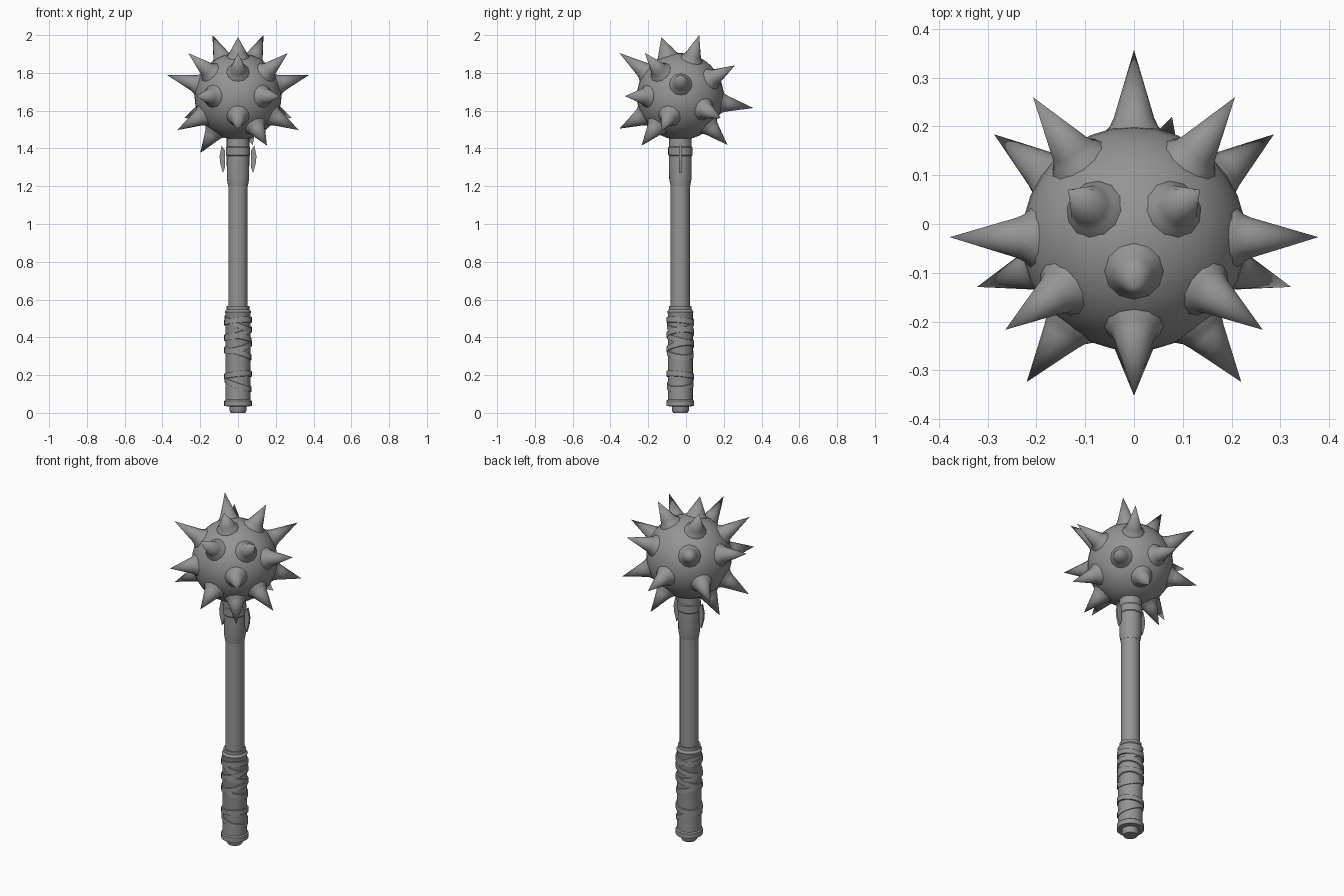
import bpy, bmesh, math
from mathutils import Vector, Matrix

cube = bpy.data.objects.get("Cube")
if cube:
    bpy.data.objects.remove(cube, do_unlink=True)

grey = bpy.data.materials.new("iron grey")
grey.use_nodes = True
COLOUR = (0.3, 0.3, 0.3, 1)
grey.diffuse_color = COLOUR
grey.node_tree.nodes["Principled BSDF"].inputs["Base Color"].default_value = COLOUR

AXIS_Y = -0.03                        # the shaft stands slightly forward
CENTRE = Vector((0, AXIS_Y, 1.675))   # middle of the spiked ball


def finish(bm, name, angle=35):
    """Turn a bmesh into a shaded object."""
    bmesh.ops.recalc_face_normals(bm, faces=bm.faces)
    mesh = bpy.data.meshes.new(name)
    bm.to_mesh(mesh)
    bm.free()
    mesh.materials.append(grey)
    obj = bpy.data.objects.new(name, mesh)
    bpy.context.collection.objects.link(obj)
    bpy.ops.object.select_all(action='DESELECT')
    obj.select_set(True)
    bpy.context.view_layer.objects.active = obj
    bpy.ops.object.shade_smooth_by_angle(angle=math.radians(angle))
    return obj


def lathe(profile, sides, closed=False):
    """Revolve (radius, height) points about z."""
    bm = bmesh.new()
    verts = [bm.verts.new((r, 0, z)) for r, z in profile]
    pairs = list(zip(verts, verts[1:]))
    if closed:
        pairs.append((verts[-1], verts[0]))
    edges = [bm.edges.new(p) for p in pairs]
    bmesh.ops.spin(bm, geom=verts + edges, cent=(0, 0, 0), axis=(0, 0, 1),
                   angle=math.tau, steps=sides)
    bmesh.ops.remove_doubles(bm, verts=bm.verts, dist=1e-5)
    return bm


def upright(name, profile, sides=24):
    bm = lathe(profile, sides)
    bmesh.ops.translate(bm, verts=bm.verts, vec=(0, AXIS_Y, 0))
    return finish(bm, name)


# Shaft, grip with pommel, and collar under the ball
upright("shaft", [(0, 0.5), (0.051, 0.5), (0.051, 1.5), (0, 1.5)])
upright("grip", [(0, 0), (0.038, 0), (0.045, 0.012), (0.045, 0.034), (0.073, 0.036),
                 (0.073, 0.064), (0.066, 0.07), (0.066, 0.525), (0.07, 0.535),
                 (0.06, 0.548), (0.06, 0.565), (0, 0.565)])
upright("collar", [(0, 1.2), (0.052, 1.2), (0.059, 1.24), (0.06, 1.36), (0.064, 1.365),
                   (0.064, 1.405), (0.06, 1.41), (0.06, 1.47), (0, 1.47)])

# Leather wraps: thin bands slanted around the grip (height, side slope, front slope)
WRAPS = [(0.15, -0.35, 0.1), (0.2, 0.1, -0.1), (0.315, -0.3, -0.1), (0.35, 0.25, 0.2),
         (0.39, -0.1, -0.25), (0.42, 0.3, 0.1), (0.47, -0.45, 0.1), (0.485, 0.1, -0.1)]
for i, (z, sx, sy) in enumerate(WRAPS):
    outer = 0.071 + 0.002 * (i % 2)
    bm = lathe([(0.06, -0.016), (outer, -0.014), (outer, 0.014), (0.06, 0.016)], 24, True)
    for v in bm.verts:
        v.co.z += z + sx * v.co.x + sy * v.co.y
        v.co.y += AXIS_Y
    finish(bm, f"grip_wrap_{i + 1}")

# Small leaf-shaped fins beside the collar
LEAF = [(0.08, 1.27), (0.094, 1.32), (0.098, 1.36), (0.086, 1.415), (0.069, 1.39), (0.069, 1.3)]
for side, name in ((1, "left_fin"), (-1, "right_fin")):
    bm = bmesh.new()
    face = bm.faces.new([bm.verts.new((side * x, AXIS_Y - 0.006, z)) for x, z in LEAF])
    new = bmesh.ops.extrude_face_region(bm, geom=[face])["geom"]
    bmesh.ops.translate(bm, vec=(0, 0.012, 0),
                        verts=[g for g in new if isinstance(g, bmesh.types.BMVert)])
    finish(bm, name)

# Ball
bm = bmesh.new()
bmesh.ops.create_uvsphere(bm, u_segments=32, v_segments=20, radius=0.23,
                          matrix=Matrix.Translation(CENTRE))
finish(bm, "ball")

# Spike tips: mirrored pairs, then single ones
PAIRS = [(0.135, 0.07, 2.0), (0.264, -0.217, 1.905), (0.378, -0.027, 1.79),
         (0.207, 0.26, 1.84), (0.22, -0.324, 1.677), (0.287, 0.184, 1.56),
         (0.322, -0.129, 1.497)]
SINGLES = [(0, -0.13, 1.99), (0, -0.352, 1.905), (0, 0.357, 1.614), (0, -0.352, 1.505),
           (-0.2, -0.03, 1.376), (0.153, -0.235, 1.415), (0.078, 0.22, 1.418)]
tips = SINGLES + [(s * x, y, z) for x, y, z in PAIRS for s in (1, -1)]
for i, tip in enumerate(tips):
    ray = Vector(tip) - CENTRE
    bm = lathe([(0.068, 0.2), (0.06, 0.222), (0.049, 0.234), (0.041, 0.252),
                (0, ray.length)], 12)
    turn = ray.to_track_quat('Z', 'Y').to_matrix().to_4x4()
    bmesh.ops.transform(bm, matrix=Matrix.Translation(CENTRE) @ turn, verts=bm.verts)
    finish(bm, f"spike_{i + 1}", 50)
